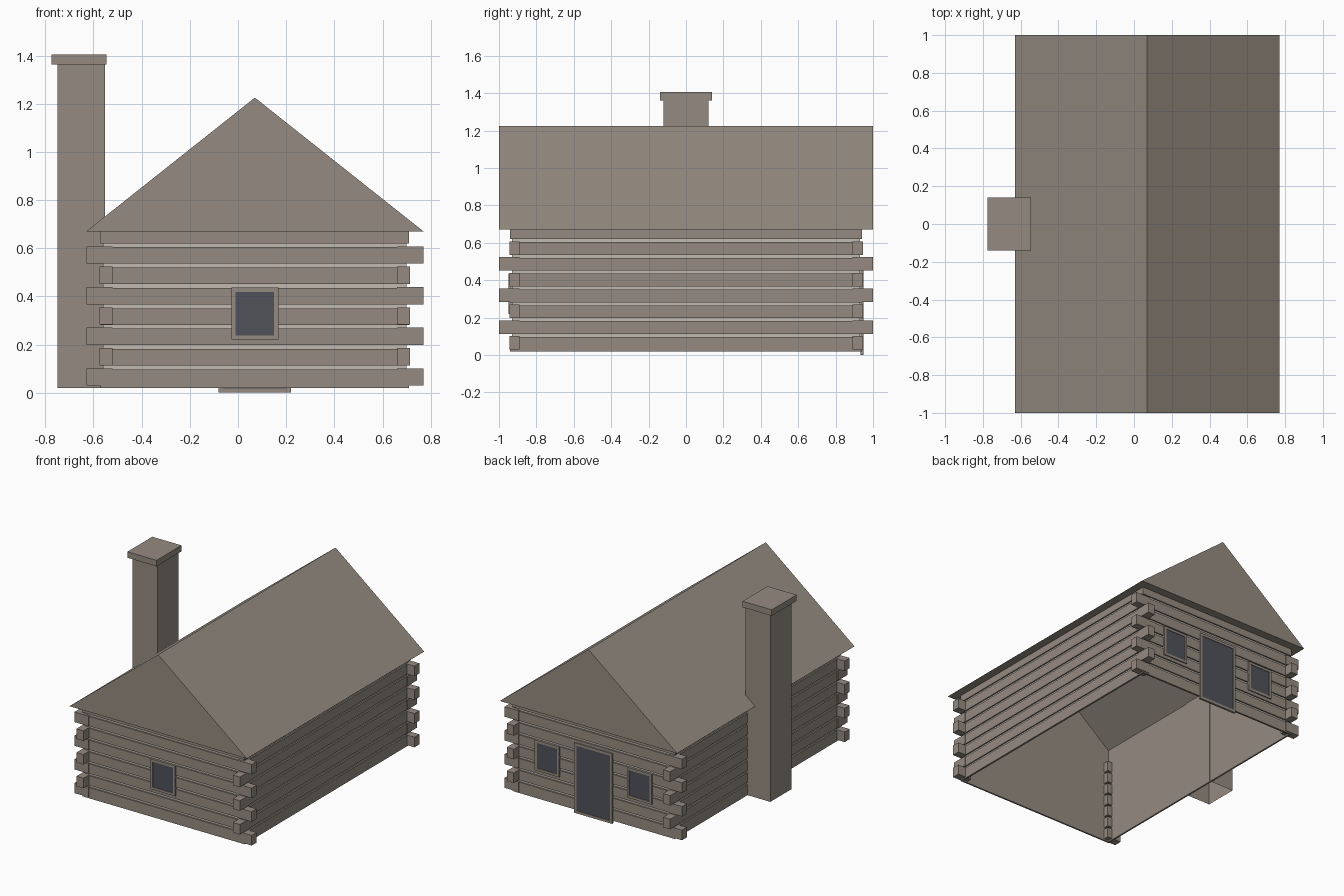
import bpy
import bmesh

cube = bpy.data.objects.get("Cube")
if cube:
    bpy.data.objects.remove(cube, do_unlink=True)


def material(name, rgb):
    m = bpy.data.materials.new(name)
    m.use_nodes = True
    col = (*rgb, 1)
    m.diffuse_color = col
    m.node_tree.nodes["Principled BSDF"].inputs["Base Color"].default_value = col
    return m


WOOD = material("weathered wood", (0.30, 0.26, 0.22))
MORTAR = material("pale mortar", (0.54, 0.49, 0.44))
GLASS = material("dark glass", (0.08, 0.085, 0.10))

CX = 0.07            # middle of the house
HX, HY = 0.64, 0.94  # half size of the log walls
BASE, EAVE, RIDGE = 0.02, 0.67, 1.225


def finish(name, bm, mat):
    mesh = bpy.data.meshes.new(name)
    bm.to_mesh(mesh)
    bm.free()
    mesh.materials.append(mat)
    obj = bpy.data.objects.new(name, mesh)
    bpy.context.collection.objects.link(obj)
    return obj


def add_box(bm, x, y, z, open_bottom=False):
    """Box from three (low, high) ranges."""
    x, y, z = sorted(x), sorted(y), sorted(z)
    verts = bmesh.ops.create_cube(bm, size=1)["verts"]
    for v in verts:
        v.co = [r[0] if c < 0 else r[1] for c, r in zip(v.co, (x, y, z))]
    if open_bottom:
        faces = {f for v in verts for f in v.link_faces}
        low = [f for f in faces if all(v.co.z < z[0] + 1e-5 for v in f.verts)]
        bmesh.ops.delete(bm, geom=low, context='FACES_ONLY')


def add_wall_ring(bm, inset, z):
    """Four thin panels around the house."""
    hx, hy, ix, iy = HX - inset, HY - inset, HX - 0.012, HY - 0.012
    for s in (-1, 1):
        add_box(bm, (CX - hx, CX + hx), (s * iy, s * hy), z)
        add_box(bm, (CX + s * ix, CX + s * hx), (-iy, iy), z)


# Log courses and the mortar between them
logs, mortar = bmesh.new(), bmesh.new()
PITCH, GAP = 0.0845, 0.016
for i in range(8):
    low = BASE if i == 0 else 0.113 + PITCH * (i - 1)
    high = EAVE if i == 7 else 0.097 + PITCH * i
    add_wall_ring(logs, 0, (low, high))
    if i < 7:
        add_wall_ring(mortar, 0.010, (high, high + GAP))
finish("log_walls", logs, WOOD)
finish("mortar_lines", mortar, MORTAR)

# Log ends crossing alternately at the corners
ends = bmesh.new()
for i in range(7):
    zc = 0.065 + PITCH * i
    z = (zc - 0.036, zc + 0.036)
    for sx in (-1, 1):
        for sy in (-1, 1):
            reach_x, reach_y = (0.70, 0.945) if i % 2 == 0 else (0.645, 1.0)
            add_box(ends, (CX + sx * 0.59, CX + sx * reach_x),
                    (sy * 0.89, sy * reach_y), z)
finish("corner_log_ends", ends, WOOD)

# Roof with closed gables and a soffit ring beneath
roof = bmesh.new()
outer, inner = [], []
for sx, sy in ((-1, -1), (1, -1), (1, 1), (-1, 1)):
    outer.append(roof.verts.new((CX + sx * 0.70, sy, EAVE)))
    inner.append(roof.verts.new((CX + sx * (HX - 0.012), sy * (HY - 0.012), EAVE)))
front, back = [roof.verts.new((CX, y, RIDGE)) for y in (-1, 1)]
a, b, c, d = outer
for face in ((a, b, front), (c, d, back), (b, c, back, front), (d, a, front, back)):
    roof.faces.new(face)
for i in range(4):
    j = (i + 1) % 4
    roof.faces.new((outer[j], outer[i], inner[i], inner[j]))
finish("gable_roof", roof, WOOD)

# Plain inside lining, open at the bottom
lining = bmesh.new()
lx, ly = HX - 0.014, HY - 0.014
profile = [(CX - lx, BASE), (CX - lx, 0.715), (CX, RIDGE - 0.012),
           (CX + lx, 0.715), (CX + lx, BASE)]
near = [lining.verts.new((x, -ly, z)) for x, z in profile]
far = [lining.verts.new((x, ly, z)) for x, z in profile]
lining.faces.new(near)
lining.faces.new(far[::-1])
for i in range(4):
    lining.faces.new((near[i + 1], near[i], far[i], far[i + 1]))
finish("inner_lining", lining, WOOD)

# Chimney with its cap
stack = bmesh.new()
add_box(stack, (-0.75, -0.552), (-0.12, 0.12), (BASE, 1.365), open_bottom=True)
finish("chimney_stack", stack, WOOD)
cap = bmesh.new()
add_box(cap, (-0.775, -0.545), (-0.14, 0.14), (1.362, 1.405))
finish("chimney_cap", cap, WOOD)


def opening(name, xc, side, width, z, border):
    """Framed pane on the front (-1) or back (1) wall."""
    x0, x1 = xc - width / 2, xc + width / 2
    y = (side * 0.932, side * 0.948)
    frame = bmesh.new()
    for x in ((x0, x0 + border), (x1 - border, x1)):
        add_box(frame, x, y, z)
    for bar in ((z[0], z[0] + border), (z[1] - border, z[1])):
        add_box(frame, (x0 + border, x1 - border), y, bar)
    finish(name + "_frame", frame, WOOD)
    pane = bmesh.new()
    add_box(pane, (x0 + border, x1 - border), (side * 0.936, side * 0.944),
            (z[0] + border, z[1] - border))
    finish(name + "_pane", pane, GLASS)


# Windows and door
opening("front_window", CX, -1, 0.195, (0.22, 0.437), 0.018)
for label, offset in (("left", 0.365), ("right", -0.365)):
    opening("back_window_" + label, CX + offset, 1, 0.195, (0.22, 0.437), 0.018)
opening("back_door", CX, 1, 0.30, (0, 0.50), 0.018)
